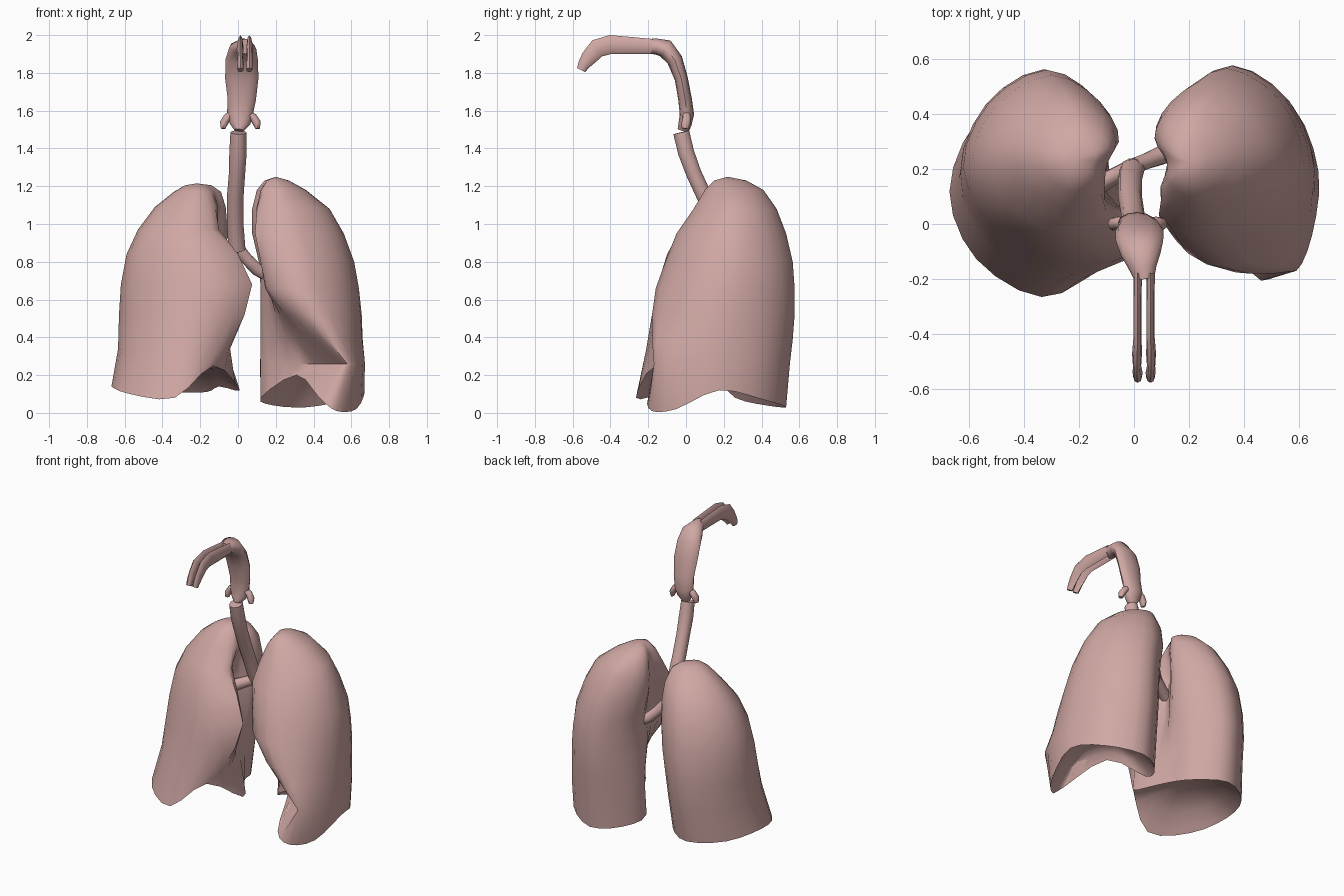
import bpy, bmesh, math
from mathutils import Vector

if "Cube" in bpy.data.objects:
    bpy.data.objects.remove(bpy.data.objects["Cube"])


def finish(name, bm):
    bmesh.ops.recalc_face_normals(bm, faces=bm.faces)
    me = bpy.data.meshes.new(name)
    bm.to_mesh(me)
    bm.free()
    ob = bpy.data.objects.new(name, me)
    bpy.context.collection.objects.link(ob)
    ob.data.materials.append(mat)
    bpy.ops.object.select_all(action='DESELECT')
    ob.select_set(True)
    bpy.context.view_layer.objects.active = ob
    bpy.ops.object.shade_smooth_by_angle(angle=math.radians(50))
    return ob


def loft(name, rings, start=None, end=None):
    """Skin closed rings; each end is a flat cap or a fan to a point."""
    bm = bmesh.new()
    vr = [[bm.verts.new(p) for p in r] for r in rings]
    n = len(vr[0])
    for a, b in zip(vr, vr[1:]):
        for i in range(n):
            j = (i + 1) % n
            bm.faces.new((a[i], a[j], b[j], b[i]))
    for ring, tip in ((vr[0], start), (vr[-1], end)):
        if tip is None:
            bm.faces.new(ring)
        else:
            t = bm.verts.new(tip)
            for i in range(n):
                bm.faces.new((ring[i], ring[(i + 1) % n], t))
    return finish(name, bm)


def spline(pts, steps=3):
    """Closed Catmull-Rom loop."""
    out, n = [], len(pts)
    for i in range(n):
        a, b, c, d = (pts[(i + k) % n] for k in (-1, 0, 1, 2))
        for s in range(steps):
            t = s / steps
            out.append(0.5 * (2 * b + (c - a) * t + (2 * a - 5 * b + 4 * c - d) * t * t
                              + (3 * b - a - 3 * c + d) * t ** 3))
    return out


def lung_ring(z, xo, xi, xh, xf, yf, yb, kf=.14, zs=None):
    """Section from outer, inner back, hilum and inner front x, plus front and back y."""
    h = yb - yf
    mix = lambda a, t: a + (xo - a) * t
    pts = [(xo, yf + .5 * h), (mix(xi, .83), yb - .17 * h), (mix(xi, .45), yb),
           (mix(xi, .12), yb - .15 * h), (xi, yf + .62 * h), (xh, yf + .4 * h),
           (xf, yf + kf * h), (mix(xf, .38), yf), (mix(xf, .82), yf + .18 * h)]
    zs = zs or [z] * 9
    return spline([Vector((x, y, q)) for (x, y), q in zip(pts, zs)])


def lung(name, rows, rim_z, top, dome_z):
    rings = [lung_ring(*r) for r in rows]
    rings[0] = lung_ring(*rows[0], zs=rim_z)
    rim = rings[0]
    c = sum(rim, Vector()) / len(rim)
    c.z = dome_z
    # hollow underside where the diaphragm sits
    under = []
    for s, t in ((.4, .92), (.7, .6), (.93, .15)):
        under.append([Vector((c.x + (p.x - c.x) * s, c.y + (p.y - c.y) * s,
                              p.z + (dome_z - p.z) * t)) for p in rim])
    return loft(name, under + rings, start=c, end=top)


def tube(name, path, n=10, side=(1, 0, 0)):
    """Sweep an ellipse: path rows are x, y, z, half width, half depth."""
    P = [Vector(p[:3]) for p in path]
    rings = []
    for i, p in enumerate(path):
        t = (P[min(i + 1, len(P) - 1)] - P[max(i - 1, 0)]).normalized()
        u = Vector(side)
        u = (u - t * u.dot(t)).normalized()
        v = t.cross(u)
        rings.append([P[i] + u * p[3] * math.cos(a) + v * p[4] * math.sin(a)
                      for a in (2 * math.pi * k / n for k in range(n))])
    return loft(name, rings)


mat = bpy.data.materials.new("tissue")
mat.diffuse_color = (.63, .39, .37, 1)
mat.use_nodes = True
mat.node_tree.nodes["Principled BSDF"].inputs["Base Color"].default_value = mat.diffuse_color

# lung on the -x side, with full front edge
lung("right_lung", [
    (.14, -.67, -.10, .01, -.13, -.265, .50),
    (.34, -.635, -.10, -.08, -.05, -.21, .54),
    (.52, -.63, -.09, -.10, .035, -.18, .56),
    (.68, -.62, -.07, -.13, .075, -.15, .56),
    (.84, -.59, -.06, -.15, .00, -.10, .54),
    (.97, -.53, -.055, -.15, -.10, -.03, .50),
    (1.09, -.44, -.065, -.10, -.12, .06, .44),
    (1.17, -.34, -.09, -.12, -.15, .12, .36),
    (1.205, -.28, -.14, -.15, -.18, .17, .30)],
    [.14, .12, .11, .11, .14, .12, .25, .08, .10], (-.22, .23, 1.215), .26)

# lung on the +x side, with the heart notch and lower front tongue
lung("left_lung", [
    (.10, .67, .12, .31, .43, -.18, .53, .0),
    (.26, .67, .12, .33, .54, -.17, .55, .09),
    (.39, .66, .12, .26, .41, -.18, .565, .09),
    (.52, .655, .12, .20, .28, -.18, .575, .10),
    (.66, .64, .12, .17, .15, -.16, .575),
    (.80, .615, .11, .17, .12, -.11, .565),
    (.95, .56, .075, .15, .09, -.05, .53),
    (1.08, .485, .075, .12, .10, .04, .48),
    (1.18, .36, .10, .12, .13, .10, .41),
    (1.23, .27, .14, .15, .16, .15, .32)],
    [.12, .07, .03, .04, .08, .20, .08, .01, .02], (.20, .22, 1.25), .26)

# windpipe and its two branches
tube("trachea", [(.002, -.025, 1.485, .042, .045), (0, 0, 1.38, .046, .045),
                 (-.005, .04, 1.27, .043, .043), (-.015, .10, 1.14, .044, .043),
                 (-.015, .16, 1.0, .044, .04), (-.005, .205, .86, .045, .035)])
tube("left_bronchus", [(0, .21, .87, .03, .035), (.05, .23, .81, .03, .033),
                       (.10, .25, .76, .035, .035), (.19, .29, .71, .03, .035)],
     side=(0, 1, 0))
tube("right_bronchus", [(0, .21, .88, .03, .035), (-.06, .18, .85, .03, .035),
                        (-.13, .14, .82, .035, .04), (-.22, .11, .78, .03, .035)],
     side=(0, 1, 0))

# throat, bending forward at the top
tube("pharynx", [(.005, -.015, 1.495, .025, .03), (.01, -.005, 1.53, .055, .035),
                 (.01, .005, 1.58, .068, .038), (.02, -.005, 1.66, .075, .036),
                 (.02, -.025, 1.77, .088, .035), (.02, -.06, 1.87, .086, .042),
                 (.025, -.11, 1.93, .072, .05), (.032, -.16, 1.94, .05, .042),
                 (.038, -.20, 1.94, .036, .04)], n=12)
# small horns at the base of the throat
for side, x in (("right", -.075), ("left", .1)):
    s = -1 if x < 0 else 1
    tube(side + "_throat_horn", [(.01 + s * .03, .0, 1.59, .02, .02),
                                 (x - s * .02, .005, 1.565, .022, .022),
                                 (x, .0, 1.535, .022, .024),
                                 (x + s * .004, -.005, 1.505, .012, .018)], n=8)

# paired nasal passages, tall and narrow, drooping at the front
for side, x in (("right", .013), ("left", .06)):
    s = -1 if side == "right" else 1
    tube(side + "_nasal_passage", [
        (x, -.18, 1.94, .016, .04), (x, -.29, 1.945, .014, .045),
        (x, -.40, 1.95, .014, .05), (x + s * .002, -.47, 1.93, .018, .05),
        (x + s * .002, -.515, 1.88, .015, .042), (x, -.54, 1.845, .018, .032),
        (x, -.555, 1.815, .016, .024)], n=8)
